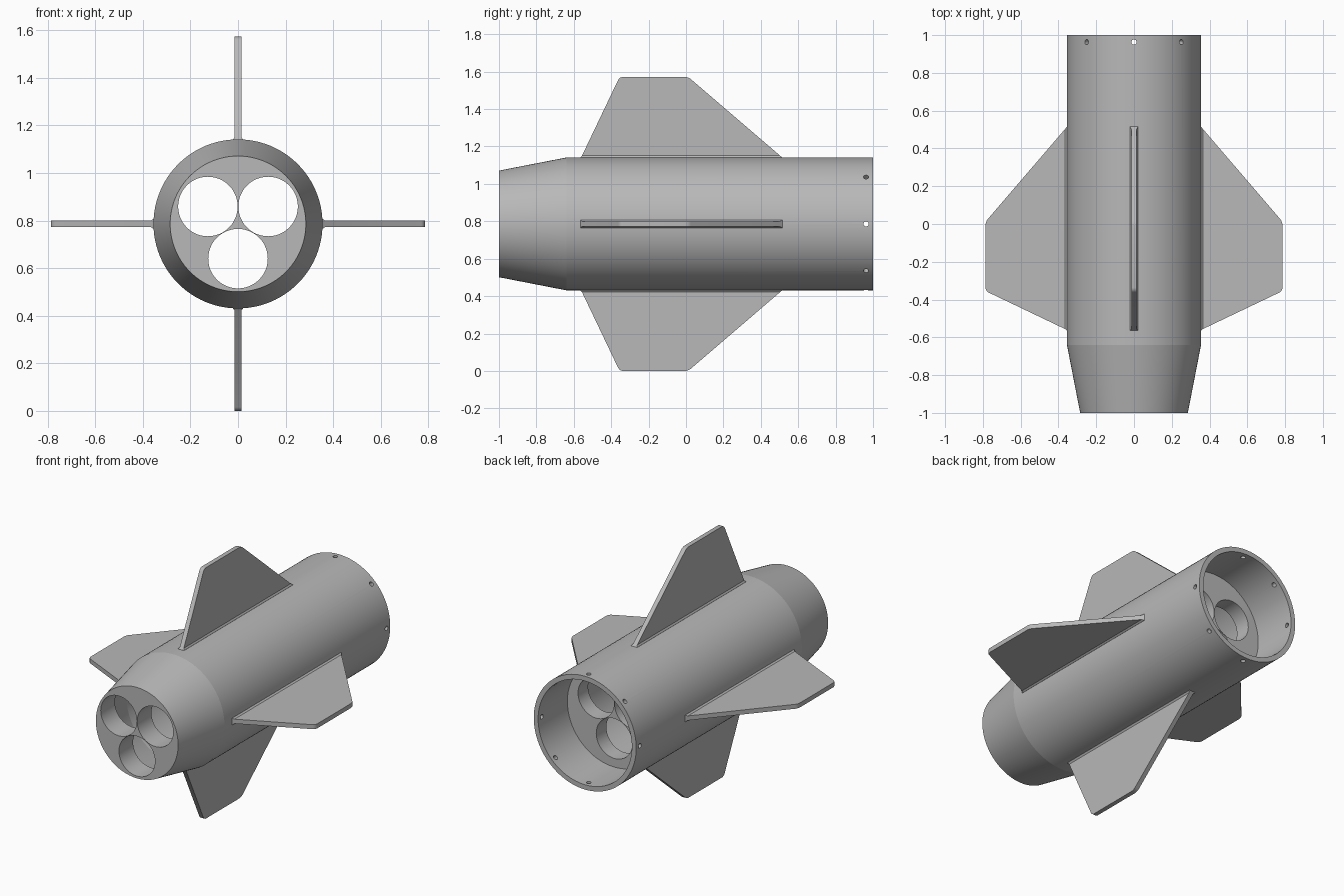
import bpy
import bmesh
import math
from mathutils import Matrix

if "Cube" in bpy.data.objects:
    bpy.data.objects.remove(bpy.data.objects["Cube"], do_unlink=True)

AXIS_Z = 0.786
R = 0.355
WALL = 0.03

grey = bpy.data.materials.new("plain grey")
grey.use_nodes = True
colour = (0.48, 0.48, 0.48, 1)
grey.diffuse_color = colour
grey.node_tree.nodes["Principled BSDF"].inputs["Base Color"].default_value = colour


def make_object(name, bm):
    bmesh.ops.recalc_face_normals(bm, faces=bm.faces)
    mesh = bpy.data.meshes.new(name)
    bm.to_mesh(mesh)
    bm.free()
    obj = bpy.data.objects.new(name, mesh)
    obj.data.materials.append(grey)
    bpy.context.collection.objects.link(obj)
    return obj


def select(obj):
    bpy.ops.object.select_all(action='DESELECT')
    obj.select_set(True)
    bpy.context.view_layer.objects.active = obj


def lathe(name, profile, x=0.0, z=0.0, sides=96):
    """Solid of (y, radius) rings along the y axis."""
    bm = bmesh.new()
    rings = []
    for y, r in profile:
        angles = [2 * math.pi * i / sides for i in range(sides)]
        rings.append([bm.verts.new((x + r * math.cos(a), y, AXIS_Z + z + r * math.sin(a)))
                      for a in angles])
    for a, b in zip(rings, rings[1:]):
        for i in range(sides):
            j = (i + 1) % sides
            bm.faces.new((a[i], a[j], b[j], b[i]))
    bm.faces.new(rings[0])
    bm.faces.new(rings[-1])
    return make_object(name, bm)


def cut(target, cutter):
    mod = target.modifiers.new("cut", 'BOOLEAN')
    mod.operation = 'DIFFERENCE'
    mod.solver = 'EXACT'
    mod.object = cutter
    select(target)
    bpy.ops.object.modifier_apply(modifier=mod.name)
    bpy.data.objects.remove(cutter, do_unlink=True)


# Body tube with tapered tail
body = lathe("body_tube", [(-1, 0.285), (-0.64, R), (1, R)])

# Open rear bay, and the chamber between the two bulkheads
cut(body, lathe("bay_cutter", [(0.71, R - WALL), (1.1, R - WALL)]))
cut(body, lathe("chamber_cutter", [(-0.86, 0.28), (-0.64, R - WALL), (0.61, R - WALL)]))

# Three motor holes through both bulkheads
for k in range(3):
    a = math.radians(-90 + 120 * k)
    cut(body, lathe("motor_cutter", [(-1.2, 0.125), (0.8, 0.125)],
                    0.146 * math.cos(a), 0.146 * math.sin(a), 48))

# Eight pin holes round the rear rim, as four cross drillings
for k in range(4):
    bm = bmesh.new()
    turn = Matrix.Translation((0, 0.963, AXIS_Z)) @ Matrix.Rotation(k * math.pi / 4, 4, 'Y')
    bmesh.ops.create_cone(bm, cap_ends=True, segments=20, radius1=0.014,
                          radius2=0.014, depth=1, matrix=turn)
    cut(body, make_object("pin_cutter", bm))

select(body)
bpy.ops.object.shade_smooth_by_angle(angle=math.radians(8))


# Four fins with a small flared root and rounded tip corners
def fin(name, angle):
    half = 0.014
    sections = [(0.335, -0.565, 0.515, half + 0.007), (0.355, -0.565, 0.515, half + 0.007),
                (0.365, -0.556, 0.503, half), (0.786, -0.355, 0.012, half)]
    bm = bmesh.new()
    loops = []
    for r, front, rear, t in sections:
        loops.append([bm.verts.new(p) for p in
                      ((-t, front, r), (t, front, r), (t, rear, r), (-t, rear, r))])
    for a, b in zip(loops, loops[1:]):
        for i in range(4):
            j = (i + 1) % 4
            bm.faces.new((a[i], a[j], b[j], b[i]))
    bm.faces.new(loops[0])
    tip = bm.faces.new(loops[-1])
    corners = [e for e in tip.edges if abs(e.verts[0].co.y - e.verts[1].co.y) < 0.001]
    bmesh.ops.bevel(bm, geom=corners, offset=0.018, segments=4, profile=0.5,
                    affect='EDGES')
    bm.transform(Matrix.Translation((0, 0, AXIS_Z)) @ Matrix.Rotation(angle, 4, 'Y'))
    obj = make_object(name, bm)
    select(obj)
    bpy.ops.object.shade_smooth_by_angle(angle=math.radians(25))


for k, side in enumerate(("top", "left", "bottom", "right")):
    fin(side + "_fin", k * math.pi / 2)
